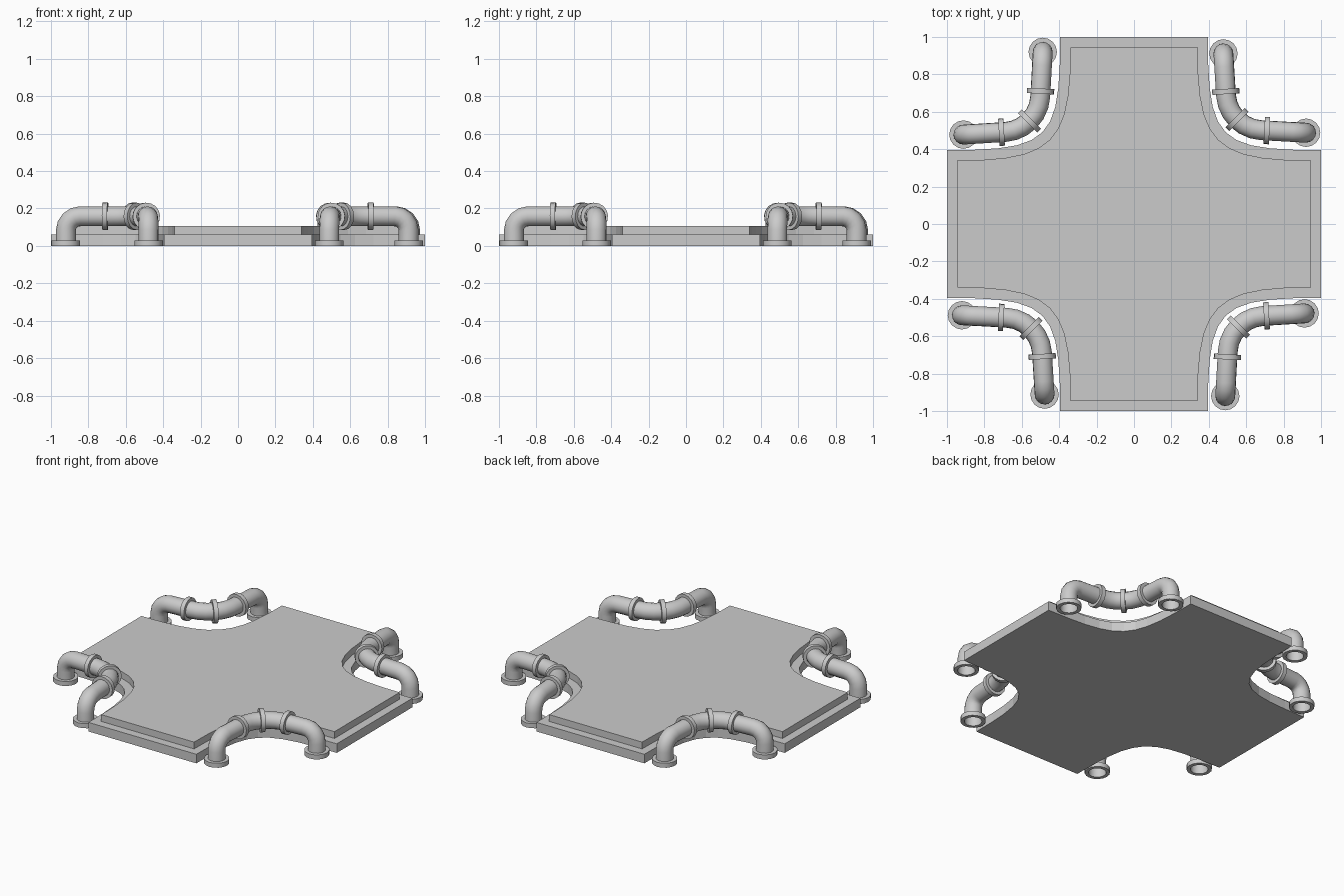
import bpy, bmesh, math
from mathutils import Vector, Matrix
from mathutils.geometry import interpolate_bezier

if "Cube" in bpy.data.objects:
    bpy.data.objects.remove(bpy.data.objects["Cube"])

PIPE_R, SIDES, AXIS_Z = 0.053, 16, 0.158


def finish(name, bm, smooth=False):
    bmesh.ops.recalc_face_normals(bm, faces=bm.faces[:])
    me = bpy.data.meshes.new(name)
    bm.to_mesh(me)
    bm.free()
    ob = bpy.data.objects.new(name, me)
    bpy.context.collection.objects.link(ob)
    if smooth:
        bpy.ops.object.select_all(action='DESELECT')
        ob.select_set(True)
        bpy.context.view_layer.objects.active = ob
        bpy.ops.object.shade_smooth_by_angle(angle=math.radians(35))
    return ob


def cross_plate(name, half, end, handle, z0, z1):
    """Cross-shaped slab with curved inner corners."""
    quarter = interpolate_bezier((end, half, 0), (end - handle, half, 0),
                                 (half, end - handle, 0), (half, end, 0), 11)
    bm = bmesh.new()
    verts = []
    for k in range(4):
        rot = Matrix.Rotation(k * math.pi / 2, 3, 'Z')
        verts += [bm.verts.new(rot @ Vector((p.x, p.y, z0))) for p in quarter]
    face = bm.faces.new(verts)
    top = bmesh.ops.extrude_face_region(bm, geom=[face], use_keep_orig=True)['geom']
    bmesh.ops.translate(bm, vec=(0, 0, z1 - z0),
                        verts=[v for v in top if isinstance(v, bmesh.types.BMVert)])
    return finish(name, bm)


def fillet(a, c, b, r, steps):
    """Arc of radius r rounding corner c between a and b."""
    u, w = (a - c).normalized(), (b - c).normalized()
    half = u.angle(w) / 2
    centre = c + (u + w).normalized() * (r / math.sin(half))
    start = c + u * (r / math.tan(half)) - centre
    axis = start.cross(c + w * (r / math.tan(half)) - centre).normalized()
    turn = math.pi - 2 * half
    return [centre + Matrix.Rotation(turn * i / steps, 3, axis) @ start
            for i in range(steps + 1)]


def sweep(bm, path, r):
    """Open round tube along a path."""
    rings, side, prev = [], Vector((1, 0, 0)), Vector((0, 0, 1))
    for i, p in enumerate(path):
        before = (p - path[i - 1]).normalized() if i else Vector()
        after = (path[i + 1] - p).normalized() if i < len(path) - 1 else Vector()
        t = (before + after).normalized()
        side = prev.rotation_difference(t) @ side
        prev = t
        rings.append([bm.verts.new(p + Matrix.Rotation(2 * math.pi * k / SIDES, 3, t) @ side * r)
                      for k in range(SIDES)])
    for a, b in zip(rings, rings[1:]):
        for k in range(SIDES):
            j = (k + 1) % SIDES
            bm.faces.new((a[k], a[j], b[j], b[k]))


def ring(bm, centre, axis, r, width):
    """Flat band around the pipe."""
    q = Vector((0, 0, 1)).rotation_difference(Vector(axis))
    loops = [[bm.verts.new(Vector(centre) + q @ Vector((rad * math.cos(a), rad * math.sin(a), z)))
              for a in (2 * math.pi * k / SIDES for k in range(SIDES))]
             for rad, z in ((PIPE_R, -width / 2), (r, -width / 2), (r, width / 2), (PIPE_R, width / 2))]
    for n in range(4):
        a, b = loops[n], loops[(n + 1) % 4]
        for k in range(SIDES):
            j = (k + 1) % SIDES
            bm.faces.new((a[k], a[j], b[j], b[k]))


# Stepped cross floor
cross_plate("base_plate", 0.395, 1.0, 0.553, 0, 0.06)
cross_plate("top_plate", 0.34, 0.945, 0.513, 0.06, 0.105)

# Pipe route: up from the floor, round the corner, back down
foot_a, foot_b = Vector((0.478, 0.912, 0)), Vector((0.92, 0.488, 0))
up = Vector((0, 0, AXIS_Z))
corner = Vector((0.503, 0.511, AXIS_Z))
bend = fillet(foot_a + up, corner, foot_b + up, 0.2, 6)
path = ([foot_a] + fillet(foot_a, foot_a + up, corner, 0.075, 4) + bend
        + fillet(corner, foot_b + up, foot_b, 0.075, 4) + [foot_b])

for k in range(4):
    turn = Matrix.Rotation(k * math.pi / 2, 4, 'Z')
    # Bent pipe
    bm = bmesh.new()
    sweep(bm, path, PIPE_R)
    finish(f"pipe_{k + 1}", bm, True).matrix_world = turn
    # Collars at the start, middle and end of the bend
    bm = bmesh.new()
    dir_a = (corner - foot_a - up).normalized()
    dir_b = (foot_b + up - corner).normalized()
    ring(bm, bend[0] - dir_a * 0.02, dir_a, 0.073, 0.028)
    ring(bm, bend[3], bend[4] - bend[2], 0.073, 0.028)
    ring(bm, bend[-1] + dir_b * 0.03, dir_b, 0.073, 0.028)
    finish(f"pipe_collars_{k + 1}", bm, True).matrix_world = turn
    # Floor flanges
    bm = bmesh.new()
    for foot in (foot_a, foot_b):
        ring(bm, foot + Vector((0, 0, 0.015)), (0, 0, 1), 0.076, 0.03)
    finish(f"floor_flanges_{k + 1}", bm, True).matrix_world = turn
